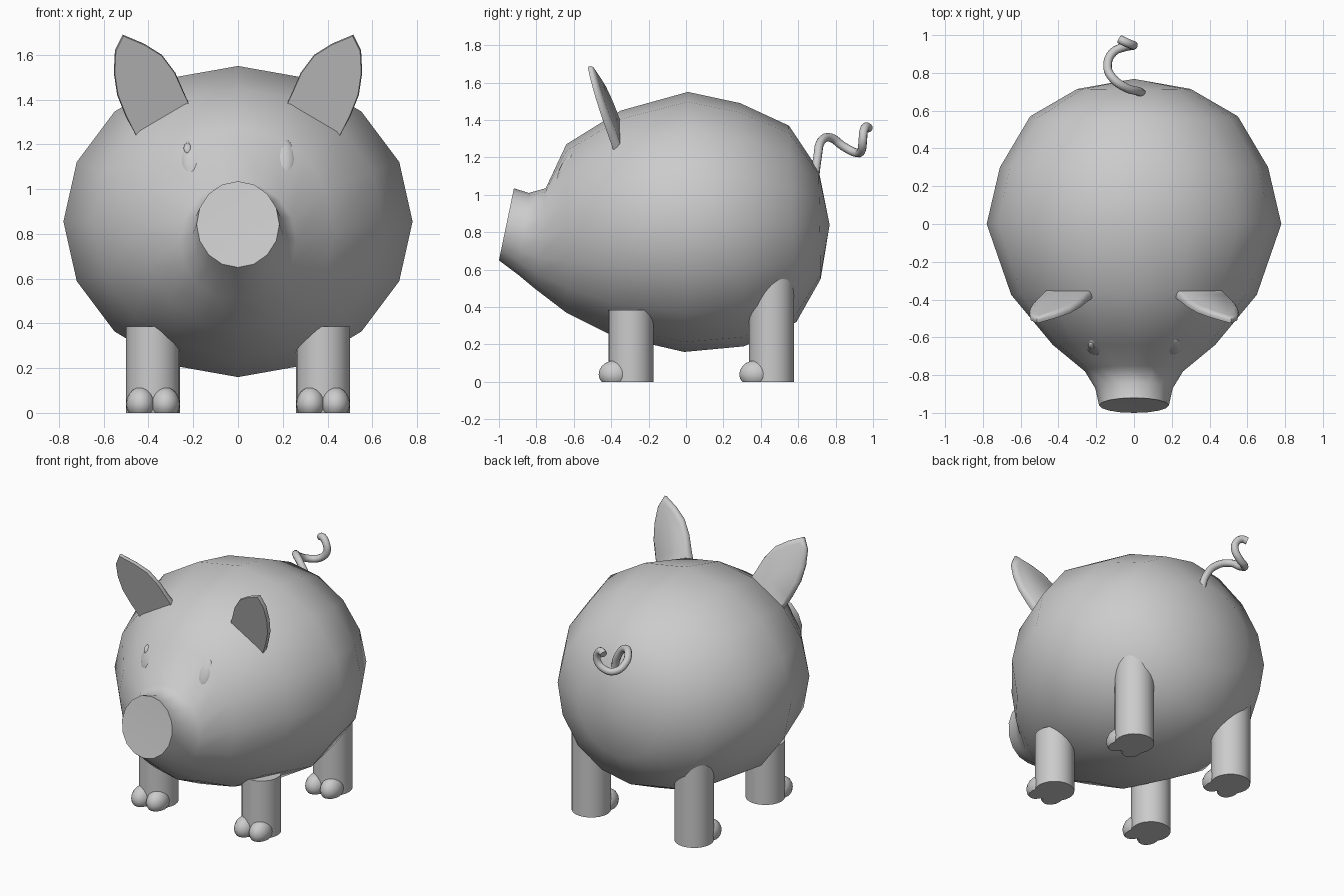
import bpy, bmesh, math
from mathutils import Matrix, Vector

if "Cube" in bpy.data.objects:
    bpy.data.objects.remove(bpy.data.objects["Cube"])

grey = bpy.data.materials.new("plain grey")
grey.diffuse_color = (0.6, 0.6, 0.6, 1)
grey.use_nodes = True
grey.node_tree.nodes["Principled BSDF"].inputs["Base Color"].default_value = grey.diffuse_color


def finish(name, bm, angle=50):
    """Turn a bmesh into a smooth-shaded object."""
    bmesh.ops.recalc_face_normals(bm, faces=bm.faces)
    mesh = bpy.data.meshes.new(name)
    bm.to_mesh(mesh)
    bm.free()
    ob = bpy.data.objects.new(name, mesh)
    bpy.context.collection.objects.link(ob)
    mesh.materials.append(grey)
    bpy.ops.object.select_all(action='DESELECT')
    bpy.context.view_layer.objects.active = ob
    ob.select_set(True)
    bpy.ops.object.shade_smooth_by_angle(angle=math.radians(angle))
    return ob


def ellipsoid(bm, centre, radii, tilt=0.0, u=16, v=10):
    m = (Matrix.Translation(centre) @ Matrix.Rotation(tilt, 4, 'X')
         @ Matrix.Diagonal((*radii, 1)))
    return bmesh.ops.create_uvsphere(bm, u_segments=u, v_segments=v, radius=1, matrix=m)['verts']


# Body and snout: 16-sided rings (top y, top z, bottom y, bottom z, half width)
rings = [(.71, 1.13, .72, .55, .30), (.55, 1.37, .59, .32, .55),
         (.29, 1.49, .31, .19, .71), (.01, 1.55, -.01, .16, .78),
         (-.35, 1.45, -.40, .25, .65), (-.64, 1.27, -.64, .37, .43),
         (-.75, 1.035, -.81, .50, .26), (-.84, 1.01, -.90, .575, .205),
         (-.92, 1.035, -1.0, .65, .185)]
bm = bmesh.new()
loops = []
for yt, zt, yb, zb, w in rings:
    loop = []
    for i in range(16):
        a = math.tau * i / 16
        k = (1 + math.cos(a)) / 2
        loop.append(bm.verts.new((w * math.sin(a), yb + (yt - yb) * k, zb + (zt - zb) * k)))
    loops.append(loop)
back = bm.verts.new((0, .768, .84))
nose = bm.verts.new((0, -.955, .84))
for i in range(16):
    j = (i + 1) % 16
    bm.faces.new((back, loops[0][i], loops[0][j]))
    bm.faces.new((nose, loops[-1][j], loops[-1][i]))
    for a, b in zip(loops, loops[1:]):
        bm.faces.new((a[i], b[i], b[j], a[j]))
finish("body", bm)

# Ears: leaf outline leaning forward, with a flat front and a rounded back
outline = [(.21, 1.36), (.45, 1.23), (.50, 1.32), (.54, 1.42), (.555, 1.52),
           (.55, 1.62), (.515, 1.69), (.42, 1.65), (.34, 1.60), (.28, 1.52), (.245, 1.44)]
for side, label in ((1, "right"), (-1, "left")):
    bm = bmesh.new()

    def ear_loop(depth, scale):
        vs = []
        for x, z in outline:
            t = ((x - .21) * .476 + (z - 1.36) * .88) / .435
            s = 1 - (1 - scale) * min(1, t * 4)
            x, z = .40 + (x - .40) * s, 1.46 + (z - 1.46) * s
            vs.append(bm.verts.new((side * x, -.34 - .14 * t + depth, z)))
        return vs

    layers = [ear_loop(-.045, .97), ear_loop(-.03, 1), ear_loop(-.015, .97), ear_loop(0, .85)]
    bm.faces.new(layers[0])
    bm.faces.new(layers[-1])
    for a, b in zip(layers, layers[1:]):
        for i in range(len(a)):
            j = (i + 1) % len(a)
            bm.faces.new((a[i], a[j], b[j], b[i]))
    finish(label + "_ear", bm)

# Eyes and pupils: thin tilted ellipsoids, both pupils looking the same way
for x, label in ((.198, "right"), (-.198, "left")):
    bm = bmesh.new()
    ellipsoid(bm, (x, -.642, 1.13), (.06, .036, .106), -.42)
    finish(label + "_eye", bm)
    bm = bmesh.new()
    ellipsoid(bm, (x - .027, -.643, 1.183), (.018, .012, .028), -.6, 12, 8)
    finish(label + "_pupil", bm)

# Legs: upright cylinders with two rounded toes in front
for y, top, place in ((-.295, .385, "front"), (.457, .57, "back")):
    for x, label in ((.38, "right"), (-.38, "left")):
        bm = bmesh.new()
        bmesh.ops.create_cone(bm, cap_ends=True, segments=24, radius1=.12, radius2=.12,
                              depth=top, matrix=Matrix.Translation((x, y, top / 2)))
        finish(f"{place}_{label}_leg", bm)
        bm = bmesh.new()
        for dx in (-.055, .055):
            for v in ellipsoid(bm, (x + dx, y - .085, .04), (.065, .087, .075)):
                v.co.z = max(v.co.z, 0)
        finish(f"{place}_{label}_toes", bm)

# Curly tail: round tube along a smooth path
path = [(.045, .69, 1.10), (.02, .703, 1.20), (-.05, .725, 1.29), (-.115, .775, 1.305),
        (-.14, .84, 1.26), (-.11, .91, 1.225), (-.05, .937, 1.235), (-.005, .945, 1.285),
        (-.015, .95, 1.34), (-.05, .965, 1.365), (-.075, .978, 1.355)]
curve = bpy.data.curves.new("tail", 'CURVE')
curve.dimensions = '3D'
curve.bevel_depth = .023
curve.bevel_resolution = 3
curve.use_fill_caps = True
curve.resolution_u = 5
spline = curve.splines.new('BEZIER')
spline.bezier_points.add(len(path) - 1)
for p, co in zip(spline.bezier_points, path):
    p.co = co
    p.handle_left_type = p.handle_right_type = 'AUTO'
curve.materials.append(grey)
tail = bpy.data.objects.new("tail", curve)
bpy.context.collection.objects.link(tail)
